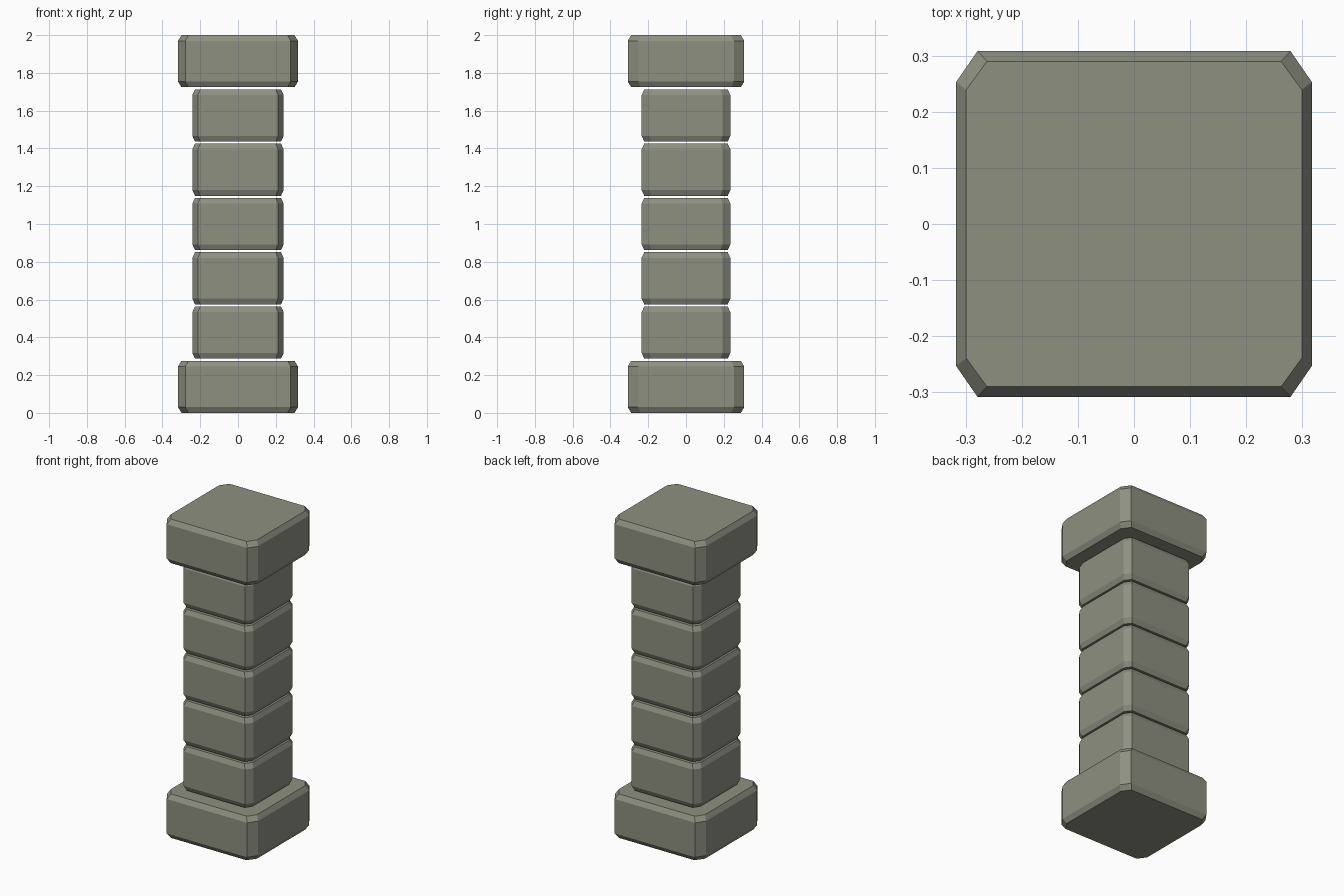
import bpy
import bmesh

default_cube = bpy.data.objects.get("Cube")
if default_cube:
    bpy.data.objects.remove(default_cube, do_unlink=True)

stone = bpy.data.materials.new("grey_green_stone")
stone.use_nodes = True
stone_colour = (0.27, 0.28, 0.22, 1.0)
stone.diffuse_color = stone_colour
stone.node_tree.nodes["Principled BSDF"].inputs["Base Color"].default_value = stone_colour

BLOCKS = 7
HEIGHT = 0.276
PITCH = (2 - HEIGHT) / (BLOCKS - 1)
BEVEL_Z = 0.03


def octagon(hx, hy, cx, cy):
    """Rectangle outline with cut corners, counter-clockwise."""
    return [(hx, -cy), (hx, cy), (cx, hy), (-cx, hy),
            (-hx, cy), (-hx, -cy), (-cx, -hy), (cx, -hy)]


def stone_block(name, z, scale):
    """Cut-corner block with bevelled top and bottom rims."""
    outer = octagon(0.317, 0.308, 0.279, 0.253)
    inner = octagon(0.299, 0.290, 0.262, 0.239)
    levels = [(inner, 0), (outer, BEVEL_Z), (outer, HEIGHT - BEVEL_Z), (inner, HEIGHT)]
    bm = bmesh.new()
    rings = [[bm.verts.new((x * scale, y * scale, h)) for x, y in outline]
             for outline, h in levels]
    for low, high in zip(rings, rings[1:]):
        for i in range(len(low)):
            j = (i + 1) % len(low)
            bm.faces.new((low[i], low[j], high[j], high[i]))
    bm.faces.new(rings[0][::-1])
    bm.faces.new(rings[-1])
    mesh = bpy.data.meshes.new(name)
    bm.to_mesh(mesh)
    bm.free()
    mesh.materials.append(stone)
    block = bpy.data.objects.new(name, mesh)
    block.location.z = z
    bpy.context.collection.objects.link(block)


# Wide base and capital
stone_block("base_block", 0, 1)
stone_block("capital_block", PITCH * (BLOCKS - 1), 1)

# Narrower stacked shaft blocks, with thin gaps between them
for n in range(1, BLOCKS - 1):
    stone_block(f"shaft_block_{n}", PITCH * n, 0.762)
